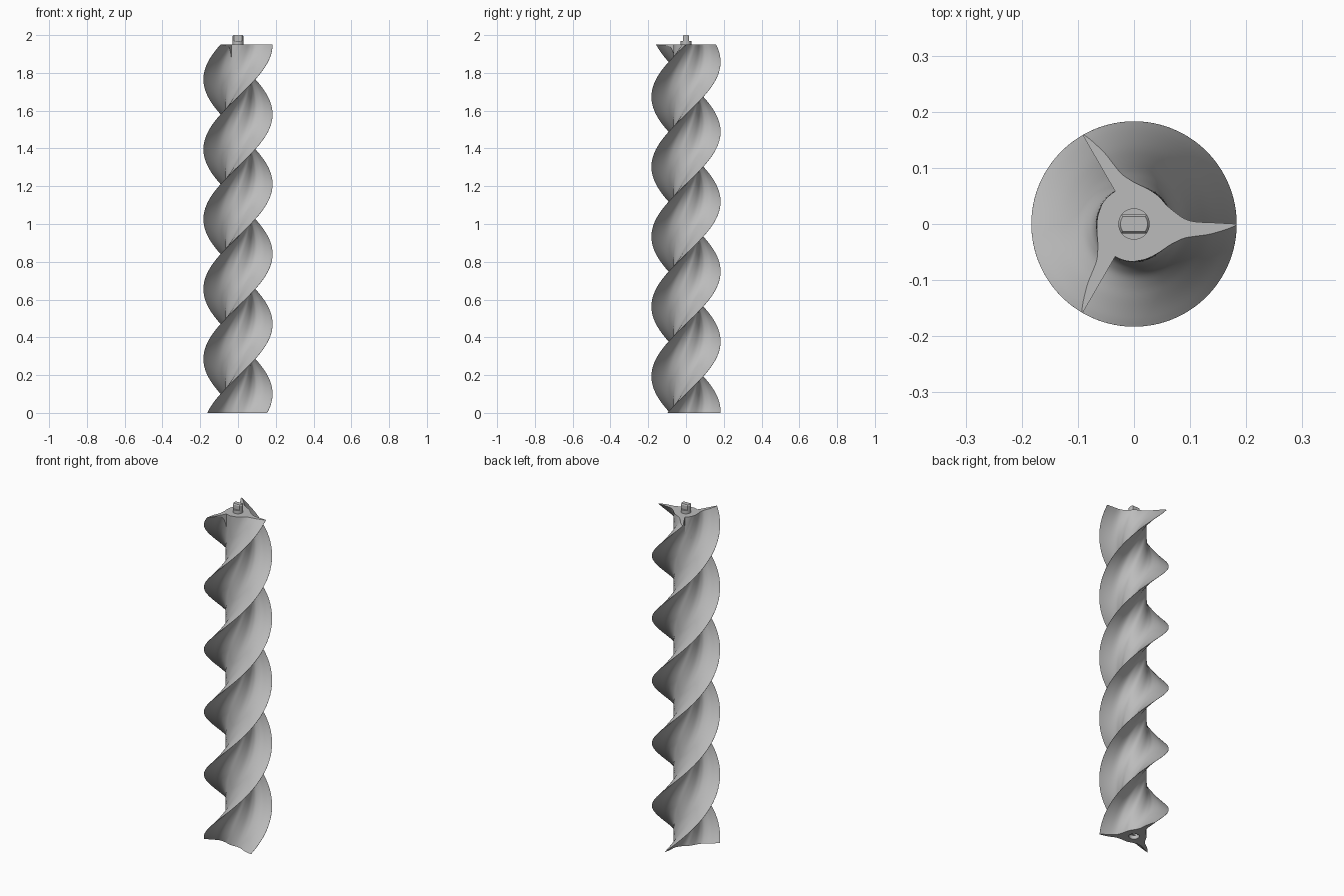
import bpy, bmesh
from math import radians, cos, sin, sqrt, asin, pi
from mathutils import Vector

cube = bpy.data.objects.get("Cube")
if cube:
    bpy.data.objects.remove(cube, do_unlink=True)

BODY_TOP = 1.95
TWIST = radians(120) / 0.37      # three blades, turning as they rise
RINGS = 160
KEY_R, KEY_FLAT = 0.028, 0.017

steel = bpy.data.materials.new("grey_steel")
steel.use_nodes = True
GREY = (0.5, 0.5, 0.5, 1)
steel.diffuse_color = GREY
steel.node_tree.nodes["Principled BSDF"].inputs["Base Color"].default_value = GREY


def polar(deg, r):
    return Vector((r * cos(radians(deg)), r * sin(radians(deg))))


def loft(name, sections):
    """Join equal-length loops of 3D points into a capped solid."""
    bm = bmesh.new()
    loops = [[bm.verts.new(p) for p in s] for s in sections]
    n = len(loops[0])
    for a, b in zip(loops, loops[1:]):
        for i in range(n):
            j = (i + 1) % n
            bm.faces.new((a[i], a[j], b[j], b[i]))
    bm.faces.new(loops[0][::-1])
    bm.faces.new(loops[-1])
    bmesh.ops.recalc_face_normals(bm, faces=bm.faces)
    mesh = bpy.data.meshes.new(name)
    bm.to_mesh(mesh)
    bm.free()
    mesh.materials.append(steel)
    obj = bpy.data.objects.new(name, mesh)
    bpy.context.collection.objects.link(obj)
    return obj


def extrude(name, outline, z0, z1):
    return loft(name, [[(p[0], p[1], z) for p in outline] for z in (z0, z1)])


def activate(obj):
    bpy.ops.object.select_all(action='DESELECT')
    obj.select_set(True)
    bpy.context.view_layer.objects.active = obj


def cut(obj, cutter):
    mod = obj.modifiers.new("cut", 'BOOLEAN')
    mod.operation, mod.solver, mod.object = 'DIFFERENCE', 'EXACT', cutter
    activate(obj)
    bpy.ops.object.modifier_apply(modifier=mod.name)
    bpy.data.objects.remove(cutter, do_unlink=True)


def smooth(obj):
    activate(obj)
    bpy.ops.object.shade_smooth_by_angle(angle=radians(30))


def disc(r, n=48):
    return [polar(360 * i / n, r) for i in range(n)]


def double_flat(r, flat, n=12):
    """Circle with two parallel flats facing front and back."""
    a = asin(flat / r)
    side = [-a + 2 * a * i / n for i in range(n + 1)]
    return [Vector((r * cos(t), r * sin(t))) for t in side + [t + pi for t in side]]


# One blade to the next, as angle and radius, rounded into a smooth curve
GROOVE = [(0, .183), (1, .14), (2, .111), (5.6, .0915), (16, .076), (30, .067),
          (48, .066), (68, .067), (88, .073), (97, .081), (104.5, .0934),
          (109, .113), (112.5, .137), (117, .167), (119.5, .183)]
pts = [polar(*p) for p in GROOVE]
pts = [pts[0]] + pts + [pts[-1]]
curve = []
for a, b, c, d in zip(pts, pts[1:], pts[2:], pts[3:]):
    for t in (0, .25, .5, .75):
        curve.append(.5 * (2 * b + (c - a) * t + (2 * a - 5 * b + 4 * c - d) * t * t
                           + (3 * b - 3 * c + d - a) * t ** 3))
curve.append(pts[-1])

# Twisted three-bladed body
sections = []
for k in range(RINGS + 1):
    z = BODY_TOP * k / RINGS
    turn = (z - BODY_TOP) * TWIST
    ring = []
    for blade in range(3):
        t = turn + blade * radians(120)
        ring += [(p.x * cos(t) - p.y * sin(t), p.x * sin(t) + p.y * cos(t), z) for p in curve]
    sections.append(ring)
body = loft("screw_body", sections)

# Notches that flatten the root of two blades at the top
for start in (120, 240):
    angles = [start + 4 * i for i in range(9)]
    outline = [polar(a, .067) for a in angles] + [polar(a, .22) for a in reversed(angles)]
    cut(body, extrude("notch_cutter", outline, 1.82, 2.05))

# Socket underneath, matching the drive key
cut(body, extrude("socket_cutter", disc(KEY_R), -0.02, 0.022))
cut(body, extrude("slot_cutter", double_flat(KEY_R - .001, KEY_FLAT), 0.01, 0.052))
smooth(body)

# Drive key on top: round collar and flat-sided tip with a small chamfer
collar = extrude("key_collar", disc(KEY_R), BODY_TOP - .01, 1.97)
tip_levels = [(1.965, 0), (1.994, 0), (2.0, .004)]
tip = loft("key_tip", [[(p.x, p.y, z) for p in double_flat(KEY_R - c, KEY_FLAT - c)]
                       for z, c in tip_levels])
for part in (collar, tip):
    smooth(part)
